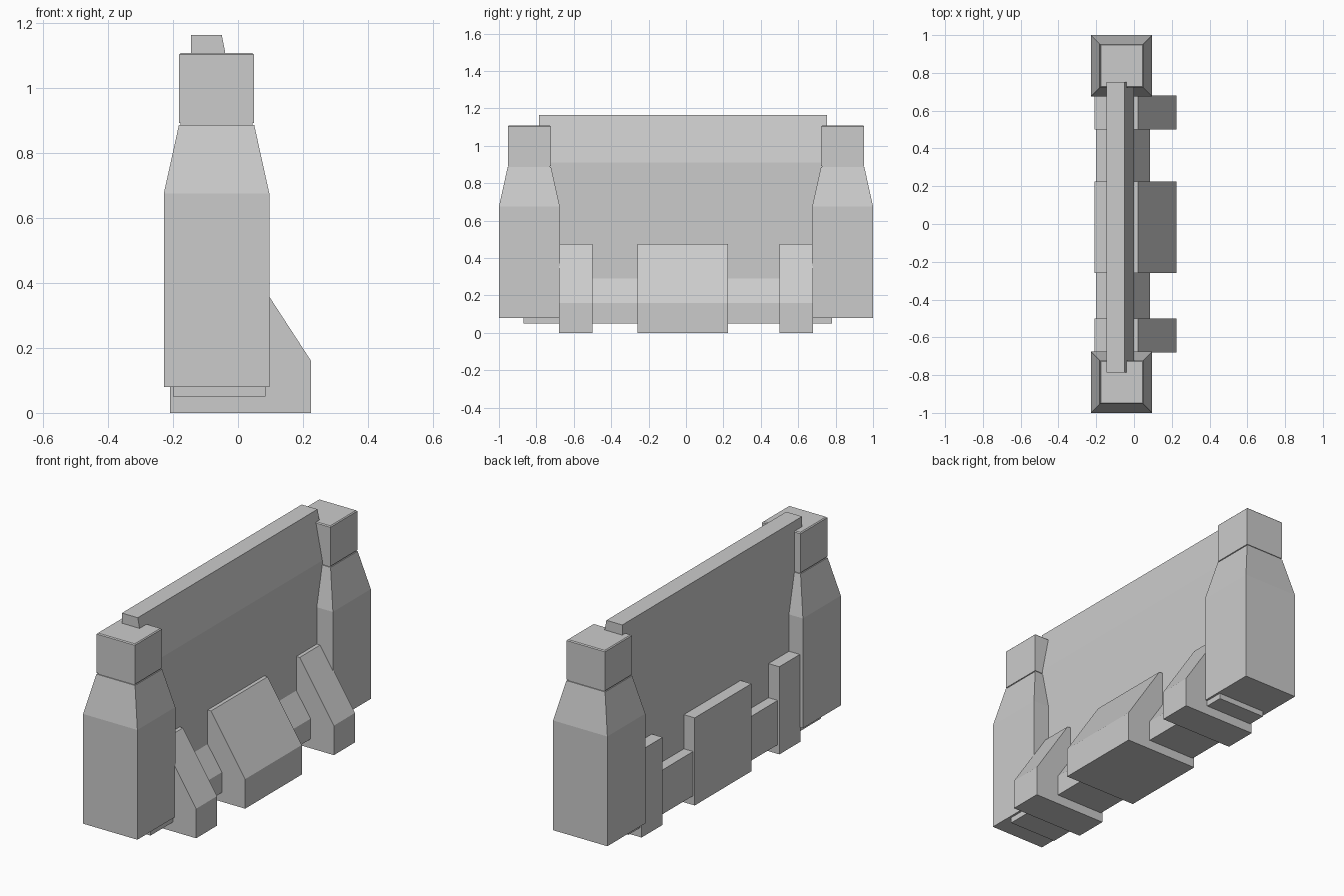
import bpy
import bmesh

if "Cube" in bpy.data.objects:
    bpy.data.objects.remove(bpy.data.objects["Cube"])


def finish(name, bm):
    bmesh.ops.recalc_face_normals(bm, faces=bm.faces)
    mesh = bpy.data.meshes.new(name)
    bm.to_mesh(mesh)
    bm.free()
    obj = bpy.data.objects.new(name, mesh)
    bpy.context.collection.objects.link(obj)
    return obj


def loft(name, rings):
    """Skin a closed, capped solid through matching rings of points."""
    bm = bmesh.new()
    loops = [[bm.verts.new(p) for p in ring] for ring in rings]
    n = len(loops[0])
    for a, b in zip(loops, loops[1:]):
        for i in range(n):
            j = (i + 1) % n
            bm.faces.new((a[i], a[j], b[j], b[i]))
    bm.faces.new(loops[0])
    bm.faces.new(loops[-1])
    return finish(name, bm)


def extrude_y(name, profile, y0, y1):
    """Sweep an x-z profile along y."""
    return loft(name, [[(x, y, z) for x, z in profile] for y in (y0, y1)])


def square(cx, cy, half, z):
    return [(cx + sx * half, cy + sy * half, z)
            for sx, sy in ((-1, -1), (1, -1), (1, 1), (-1, 1))]


# End posts: square shaft, tapered shoulder, thin groove, chamfered cap
POST = [(0.08, 0.1625), (0.675, 0.1625), (0.886, 0.116), (0.886, 0.111),
        (0.892, 0.111), (0.892, 0.115), (1.103, 0.115), (1.108, 0.110)]
for label, cy in (("front_post", -0.8375), ("back_post", 0.8375)):
    loft(label, [square(-0.066, cy, half, z) for z, half in POST])

# Wall panel, leaning back near the top on its +x face
WALL = [(-0.145, 0.06), (0.0, 0.06), (0.0, 0.91), (-0.05, 1.163), (-0.145, 1.163)]
extrude_y("wall_panel", WALL, -0.787, 0.753)

# Low plinth with a sloped front edge
PLINTH = [(-0.20, 0.05), (0.085, 0.05), (0.085, 0.16), (0.0, 0.29), (-0.20, 0.29)]
extrude_y("plinth", PLINTH, -0.87, 0.78)

# Buttress feet
FOOT = [(-0.21, 0.0), (0.225, 0.0), (0.225, 0.16), (0.02, 0.475), (-0.21, 0.475)]
for label, y0, y1 in (("front_foot", -0.68, -0.50),
                      ("middle_foot", -0.26, 0.225),
                      ("back_foot", 0.50, 0.68)):
    extrude_y(label, FOOT, y0, y1)
